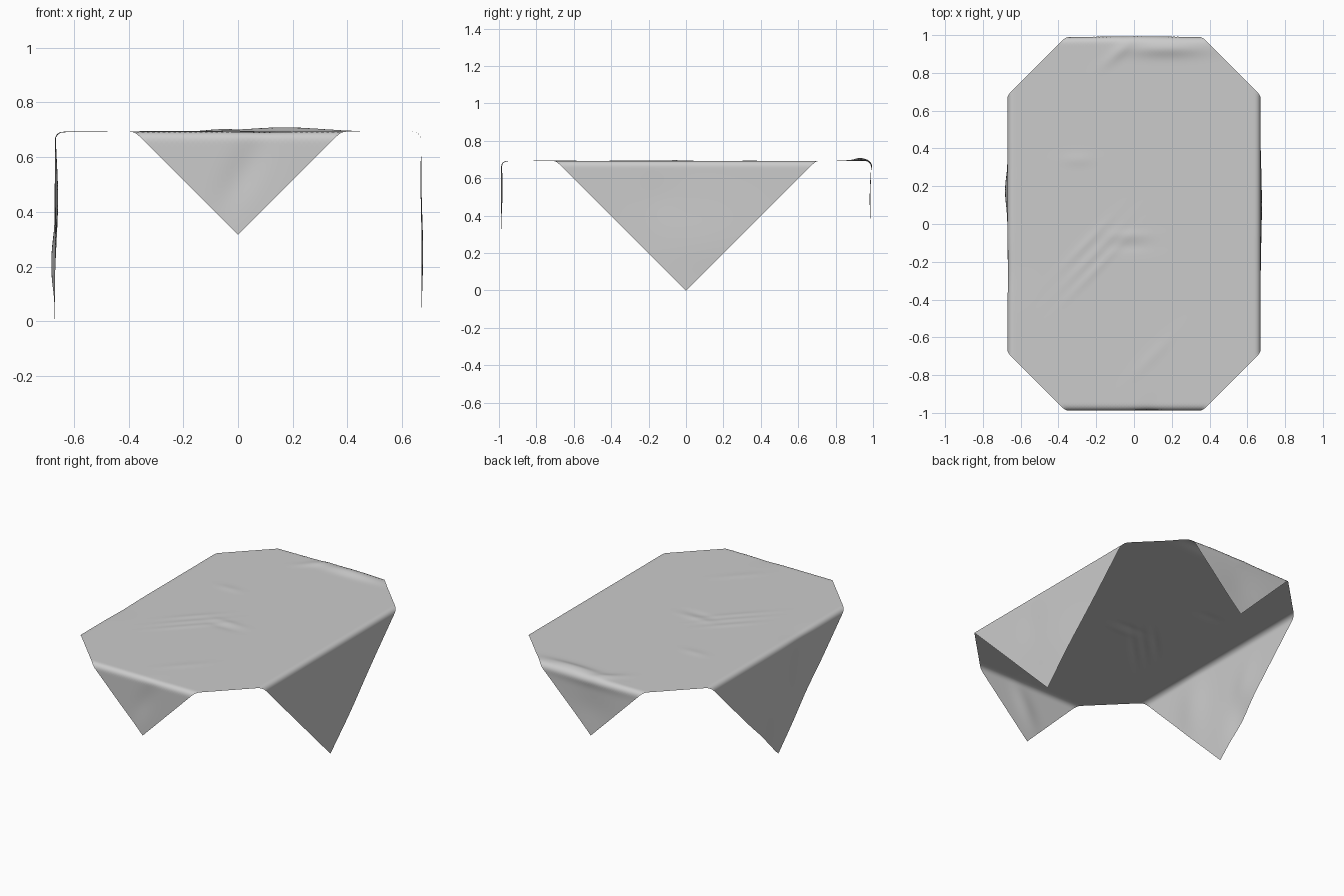
import bpy, bmesh
from math import sin, cos, pi, exp

if "Cube" in bpy.data.objects:
    bpy.data.objects.remove(bpy.data.objects["Cube"])

HALF_DIAG = 1.352            # square cloth laid diagonally over the table
HX, HY, TOP, R = 0.67, 0.988, 0.693, 0.03
N = 140


def bend(s, half):
    """Fold flat distance s over a rounded edge: position, drop, outward normal part."""
    sign, s = (1 if s >= 0 else -1), abs(s)
    arc = s - (half - R)
    if arc <= 0:
        return sign * s, 0.0, 0.0
    if arc < R * pi / 2:
        t = arc / R
        return sign * (half - R + R * sin(t)), R * (1 - cos(t)), sign * sin(t)
    return sign * half, R + arc - R * pi / 2, float(sign)


def bump(u, v, cu, cv, wu, wv, h, turn=0.0):
    """Soft elongated wrinkle."""
    du, dv = u - cu, v - cv
    a, b = du * cos(turn) + dv * sin(turn), dv * cos(turn) - du * sin(turn)
    return h * exp(-(a / wu) ** 2 - (b / wv) ** 2)


# Wrinkles in flat cloth space: centre, widths, height, direction
WRINKLES = [
    (-0.02, -0.06, 0.10, 0.025, 0.004, 0.0),
    (-0.02, -0.12, 0.10, 0.025, -0.003, 0.0),
    (-0.25, -0.10, 0.16, 0.02, 0.003, 0.8),
    (-0.22, -0.17, 0.20, 0.02, 0.003, 0.8),
    (-0.20, -0.24, 0.20, 0.02, 0.003, 0.8),
    (-0.30, 0.34, 0.08, 0.03, 0.003, 0.0),
    (0.10, -0.70, 0.15, 0.03, 0.002, 0.8),
    (0.17, 0.93, 0.20, 0.04, 0.016, 0.0),     # raised back edge
    (-0.08, 0.91, 0.10, 0.03, 0.006, 0.7),
    (0.0, 1.00, 0.30, 0.03, 0.006, 0.0),
    (-1.12, 0.17, 0.16, 0.10, 0.014, 0.0),    # left flap
    (-0.90, -0.25, 0.20, 0.12, -0.012, 0.0),
    (-0.95, 0.20, 0.15, 0.08, -0.008, 0.5),
    (1.10, 0.10, 0.18, 0.25, 0.007, 0.0),     # right flap
    (0.85, -0.15, 0.12, 0.10, -0.003, 0.4),
    (0.02, -1.12, 0.06, 0.15, -0.008, -0.5),  # front flap
    (0.0, 1.18, 0.15, 0.12, -0.006, 0.0),     # back flap
]

# Draped cloth
bm = bmesh.new()
bmesh.ops.create_grid(bm, x_segments=N, y_segments=N, size=1.0)
for vert in bm.verts:
    a, b = vert.co.x, vert.co.y
    u, v = (a - b) / 2 * HALF_DIAG, (a + b) / 2 * HALF_DIAG
    x, dx, nx = bend(u, HX)
    y, dy, ny = bend(v, HY)
    h = sum(bump(u, v, *w) for w in WRINKLES)
    nz = max(0.0, 1 - nx * nx - ny * ny) ** 0.5
    vert.co = (x + nx * h, y + ny * h, max(0.0, TOP - dx - dy + nz * h))
bm.normal_update()
mesh = bpy.data.meshes.new("tablecloth")
bm.to_mesh(mesh)
bm.free()
mesh.polygons.foreach_set("use_smooth", [True] * len(mesh.polygons))
cloth = bpy.data.objects.new("tablecloth", mesh)
bpy.context.collection.objects.link(cloth)
